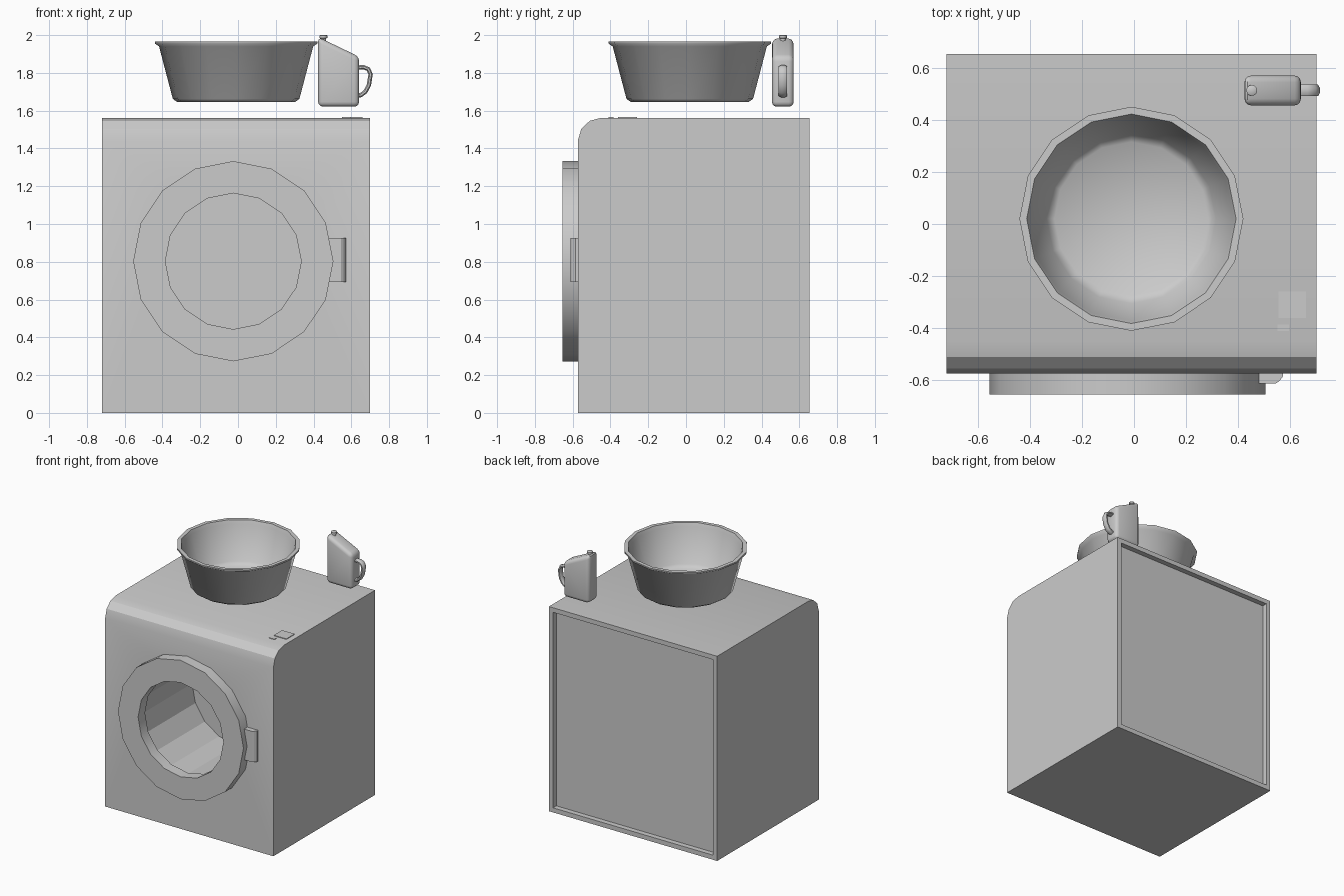
import bpy, bmesh, math
from mathutils import Matrix, Vector

if "Cube" in bpy.data.objects:
    bpy.data.objects.remove(bpy.data.objects["Cube"])


def finish(name, bm, angle=None):
    bmesh.ops.remove_doubles(bm, verts=bm.verts, dist=1e-5)
    bmesh.ops.recalc_face_normals(bm, faces=bm.faces)
    me = bpy.data.meshes.new(name)
    bm.to_mesh(me)
    bm.free()
    ob = bpy.data.objects.new(name, me)
    bpy.context.collection.objects.link(ob)
    if angle:
        smooth(ob, angle)
    return ob


def activate(ob):
    bpy.ops.object.select_all(action='DESELECT')
    ob.select_set(True)
    bpy.context.view_layer.objects.active = ob


def smooth(ob, angle):
    activate(ob)
    bpy.ops.object.shade_smooth_by_angle(angle=math.radians(angle))


def loft(name, rings, loop=False, angle=None):
    """Skin a list of equal-length rings; loop joins last ring to first."""
    bm = bmesh.new()
    vs = [[bm.verts.new(p) for p in r] for r in rings]
    n = len(vs[0])
    for k in range(len(vs) if loop else len(vs) - 1):
        a, b = vs[k], vs[(k + 1) % len(vs)]
        for i in range(n):
            bm.faces.new((a[i], a[(i + 1) % n], b[(i + 1) % n], b[i]))
    if not loop:
        bm.faces.new(vs[0])
        bm.faces.new(vs[-1])
    return finish(name, bm, angle)


def lathe(name, profile, centre, axis='z', sides=16, loop=False, angle=None):
    """Turn (radius, height) points about z or y through centre."""
    rings = []
    for r, h in profile:
        ring = []
        for i in range(sides):
            t = 2 * math.pi * i / sides
            c, s = r * math.cos(t), r * math.sin(t)
            ring.append(Vector(centre) + Vector((c, s, h) if axis == 'z' else (c, h, s)))
        rings.append(ring)
    return loft(name, rings, loop, angle)


def prism(name, pts, lo, hi, axis, angle=None):
    """Extrude a 2D outline along the x, y or z axis."""
    place = {'x': lambda a, b, d: (d, a, b),
             'y': lambda a, b, d: (a, d, b),
             'z': lambda a, b, d: (a, b, d)}[axis]
    return loft(name, [[place(a, b, d) for a, b in pts] for d in (lo, hi)], angle=angle)


def box(name, x0, x1, y0, y1, z0, z1):
    return prism(name, [(x0, y0), (x1, y0), (x1, y1), (x0, y1)], z0, z1, 'z')


def apply_mod(ob, kind, **settings):
    m = ob.modifiers.new(kind.title(), kind)
    for k, v in settings.items():
        setattr(m, k, v)
    activate(ob)
    bpy.ops.object.modifier_apply(modifier=m.name)


def cut(ob, cutter):
    apply_mod(ob, 'BOOLEAN', operation='DIFFERENCE', solver='EXACT', object=cutter)
    bpy.data.objects.remove(cutter)


# Cabinet with rounded front top edge, drum cavity and recessed back
cabinet = prism('cabinet', [(-0.573, 0), (0.653, 0), (0.653, 1.562), (-0.45, 1.562),
                            (-0.51, 1.546), (-0.555, 1.502), (-0.573, 1.44)],
                -0.72, 0.70, 'x')
cut(cabinet, lathe('drum_cutter', [(0.37, -0.8), (0.37, 0.01)], (-0.025, 0, 0.803), 'y'))
cut(cabinet, box('back_cutter', -0.685, 0.665, 0.613, 0.8, 0.035, 1.527))
smooth(cabinet, 20)

# Door ring
lathe('door_ring', [(0.36, -0.655), (0.53, -0.655), (0.53, -0.572), (0.36, -0.572)],
      (-0.025, 0, 0.803), 'y', loop=True, angle=30)

# Door latch with chamfered grip
prism('door_latch', [(0.44, -0.572), (0.44, -0.612), (0.545, -0.612), (0.558, -0.603),
                     (0.572, -0.585), (0.572, -0.572)], 0.692, 0.927, 'z')

# Buttons on top
box('large_button', 0.555, 0.66, -0.36, -0.26, 1.555, 1.567)
box('small_button', 0.55, 0.595, -0.41, -0.385, 1.555, 1.566)

# Wash basin, hollow with a thin rolled lip
lathe('basin', [(0, 1.645), (0.31, 1.645), (0.335, 1.662), (0.408, 1.94), (0.43, 1.955),
                (0.43, 1.967), (0.402, 1.967), (0.392, 1.94), (0.325, 1.685),
                (0.295, 1.662), (0, 1.662)], (-0.01, 0.02, 0), angle=70)

# Detergent bottle with slanted shoulder
bottle = prism('bottle', [(0.424, 1.621), (0.641, 1.621), (0.641, 1.886), (0.424, 1.99)],
               0.455, 0.57, 'y')
apply_mod(bottle, 'BEVEL', width=0.026, segments=3, limit_method='NONE')
smooth(bottle, 40)

# Bottle neck and cap
lathe('bottle_cap', [(0.015, 1.95), (0.015, 1.982), (0.021, 1.985), (0.021, 1.997), (0.017, 2.0)],
      (0.452, 0.513, 0), sides=12, angle=40)

# Bottle handle: flat oval section swept along a short path
path = [Vector(p) for p in ((0.625, 1.828), (0.665, 1.83), (0.69, 1.82), (0.702, 1.793),
                            (0.693, 1.735), (0.674, 1.7), (0.65, 1.682), (0.625, 1.68))]
rings = []
for i, p in enumerate(path):
    d = (path[min(i + 1, len(path) - 1)] - path[max(i - 1, 0)]).normalized()
    ring = []
    for k in range(8):
        t = 2 * math.pi * (k + 0.5) / 8
        q = p + Vector((-d.y, d.x)) * 0.0125 * math.cos(t)
        ring.append((q.x, 0.513 + 0.024 * math.sin(t), q.y))
    rings.append(ring)
loft('bottle_handle', rings, angle=60)
